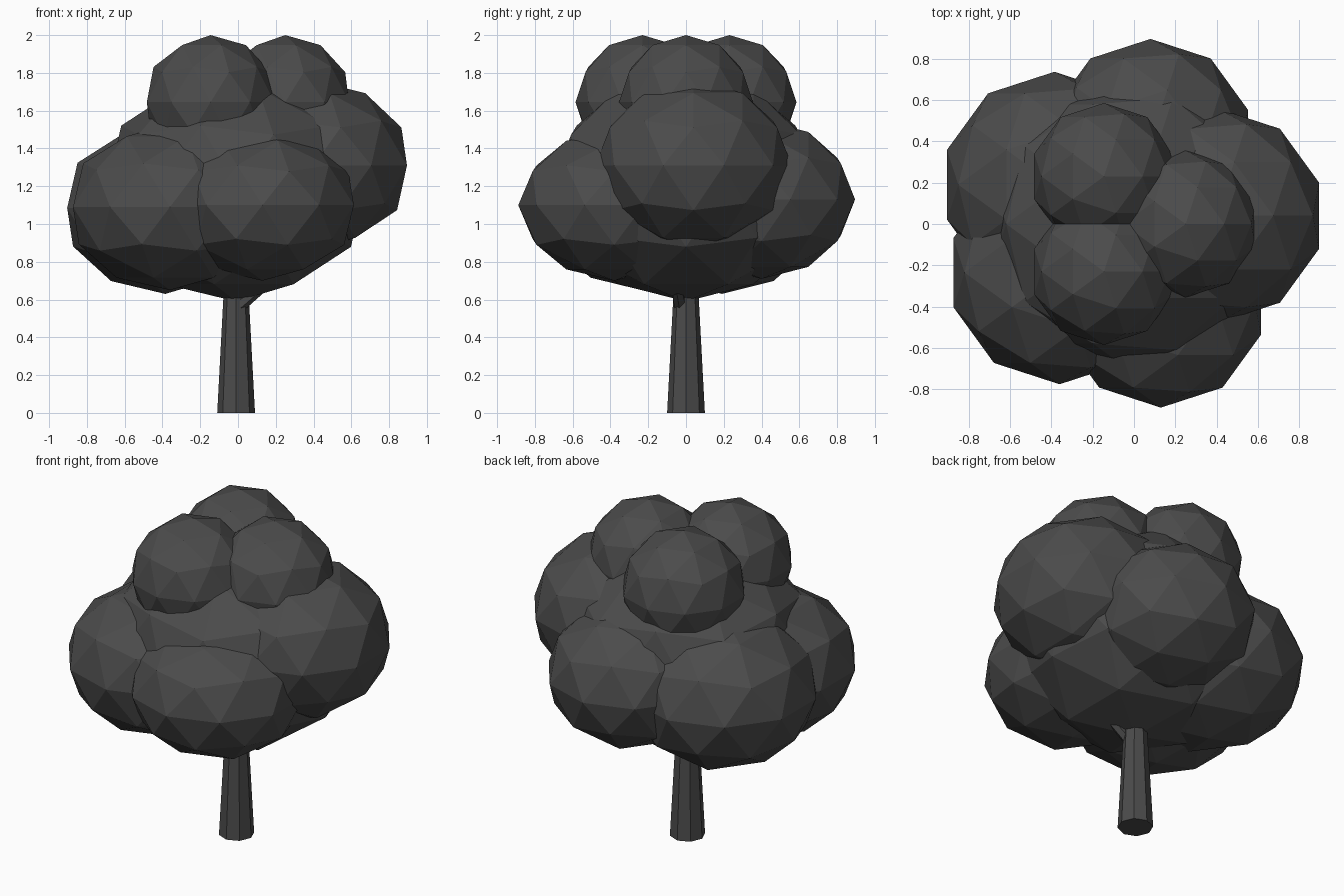
import bpy
from math import radians
from mathutils import Vector

cube = bpy.data.objects.get("Cube")
if cube:
    bpy.data.objects.remove(cube, do_unlink=True)

# One charcoal colour for the whole tree
charcoal = bpy.data.materials.new("charcoal")
charcoal.use_nodes = True
colour = (0.07, 0.07, 0.07, 1)
charcoal.diffuse_color = colour
charcoal.node_tree.nodes["Principled BSDF"].inputs["Base Color"].default_value = colour


def finish(name):
    obj = bpy.context.object
    obj.name = name
    obj.data.materials.append(charcoal)
    return obj


def leaf_clump(name, centre, width, height):
    """Faceted ball, squashed vertically; sizes are radii."""
    bpy.ops.mesh.primitive_ico_sphere_add(subdivisions=2, radius=1, location=centre)
    finish(name).scale = (width, width, height)


def tapered_limb(name, start, end, r_start, r_end, sides=8):
    """Cone frustum running from start to end."""
    start, end = Vector(start), Vector(end)
    axis = end - start
    bpy.ops.mesh.primitive_cone_add(vertices=sides, radius1=r_start, radius2=r_end,
                                    depth=axis.length, location=(start + end) / 2)
    limb = finish(name)
    limb.rotation_euler = axis.to_track_quat("Z", "Y").to_euler() if axis.xy.length > 0 else (0, 0, 0)


# Trunk and a short branch reaching into the leaves
tapered_limb("trunk", (-0.01, 0, 0), (-0.01, 0, 0.9), 0.1, 0.052)
tapered_limb("branch", (0.01, -0.03, 0.57), (0.35, -0.08, 0.86), 0.035, 0.025, 6)

# Large core of the crown
leaf_clump("crown_core", (-0.01, 0, 1.2), 0.715, 0.61)

# Side clumps around the core
leaf_clump("clump_left", (0.40, 0.04, 1.31), 0.52, 0.45)
leaf_clump("clump_front_left", (0.13, -0.38, 1.10), 0.508, 0.40)
leaf_clump("clump_front_right", (-0.36, -0.235, 1.09), 0.54, 0.44)
leaf_clump("clump_back_right", (-0.385, 0.19, 1.085), 0.546, 0.455)
leaf_clump("clump_back", (0.08, 0.4, 1.13), 0.495, 0.42)

# Three small clumps on top
leaf_clump("top_clump_left", (0.25, 0, 1.645), 0.355, 0.355)
for side, y in (("front", -0.23), ("back", 0.23)):
    leaf_clump("top_clump_" + side, (-0.145, y, 1.645), 0.355, 0.355)
